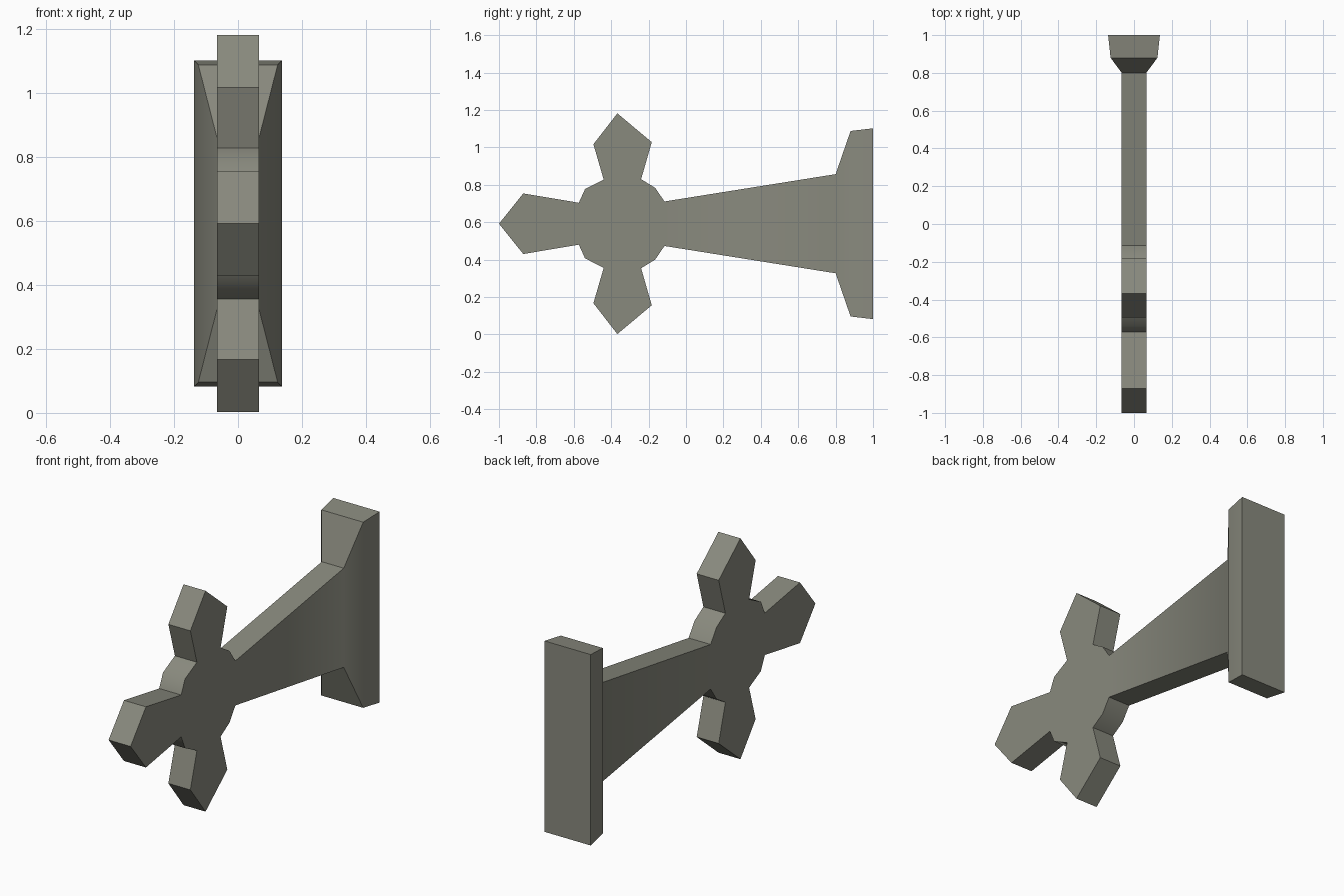
import bpy, bmesh, math

if "Cube" in bpy.data.objects:
    bpy.data.objects.remove(bpy.data.objects["Cube"])

stone = bpy.data.materials.new("olive_grey_stone")
stone.diffuse_color = (0.25, 0.253, 0.208, 1)
stone.use_nodes = True
stone.node_tree.nodes["Principled BSDF"].inputs["Base Color"].default_value = stone.diffuse_color

MID = 0.592      # height of the horizontal symmetry axis
HALF = 0.065     # half thickness of the cross

# Upper half of the cross outline: (y, height above the axis), tip to base
upper = [(-0.87, 0.162), (-0.573, 0.112), (-0.54, 0.185), (-0.44, 0.236),
         (-0.495, 0.425), (-0.367, 0.59), (-0.183, 0.436), (-0.24, 0.238),
         (-0.165, 0.192), (-0.115, 0.119), (0.80, 0.265)]
outline = [(-1.0, 0.0)] + upper + [(y, -h) for y, h in reversed(upper)]

bm = bmesh.new()
left = [bm.verts.new((-HALF, y, MID + h)) for y, h in outline]
right = [bm.verts.new((HALF, y, MID + h)) for y, h in outline]

# Two flat sides and the rim; the rim stays open where the foot joins
bm.faces.new(left)
bm.faces.new(right[::-1])
n, end = len(outline), len(upper)
for i in range(n):
    if i != end:
        j = (i + 1) % n
        bm.faces.new((left[i], right[i], right[j], left[j]))

# Flared foot: rectangular rings lofted backwards, then capped
ring = [left[end], right[end], right[end + 1], left[end + 1]]
for y, w, h in [(0.88, 0.124, 0.496), (1.0, 0.137, 0.51)]:
    new = [bm.verts.new((sx * w, y, MID + sz * h))
           for sx, sz in ((-1, 1), (1, 1), (1, -1), (-1, -1))]
    for i in range(4):
        j = (i + 1) % 4
        bm.faces.new((ring[i], ring[j], new[j], new[i]))
    ring = new
bm.faces.new(ring)
bmesh.ops.recalc_face_normals(bm, faces=bm.faces[:])

mesh = bpy.data.meshes.new("cross_with_foot")
bm.to_mesh(mesh)
bm.free()
mesh.materials.append(stone)
cross = bpy.data.objects.new("cross_with_foot", mesh)
bpy.context.collection.objects.link(cross)
bpy.context.view_layer.objects.active = cross
cross.select_set(True)
bpy.ops.object.shade_smooth_by_angle(angle=math.radians(40))
